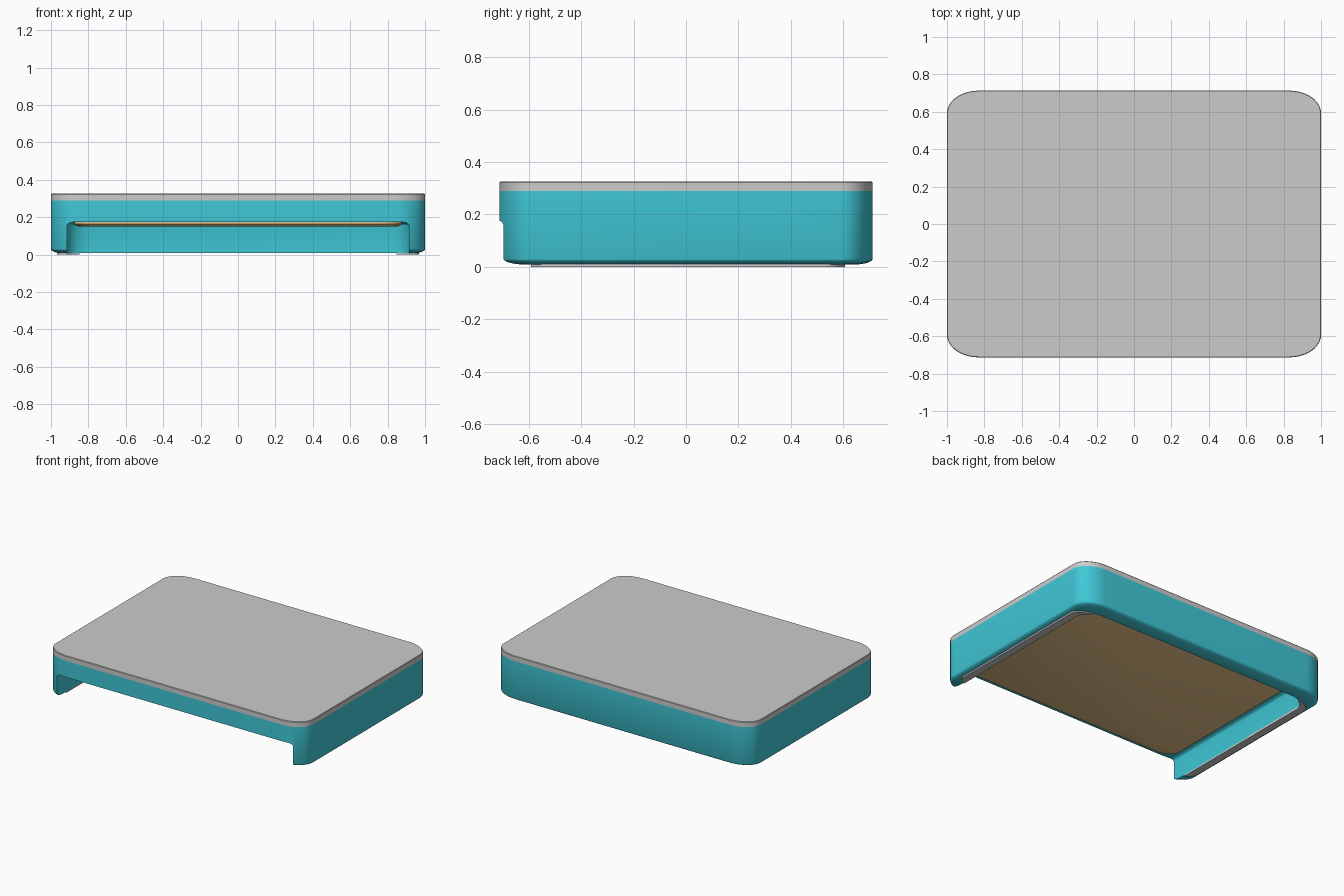
import bpy, bmesh
from math import cos, sin, pi

if "Cube" in bpy.data.objects:
    bpy.data.objects.remove(bpy.data.objects["Cube"])


def ring(hx, hy, rx, ry, cy=0.0, steps=12):
    """Rounded rectangle outline with elliptical corners."""
    pts = []
    for q, (sx, sy) in enumerate([(1, 1), (-1, 1), (-1, -1), (1, -1)]):
        for i in range(steps + 1):
            a = (q + i / steps) * pi / 2
            pts.append((sx * (hx - rx) + rx * cos(a),
                        cy + sy * (hy - ry) + ry * sin(a)))
    return pts


def stack(name, levels, color=None):
    """Loft a closed solid through (hx, hy, rx, ry, cy, z) outlines, bottom to top."""
    bm = bmesh.new()
    rows = [[bm.verts.new((x, y, l[5])) for x, y in ring(*l[:5])] for l in levels]
    n = len(rows[0])
    for a, b in zip(rows, rows[1:]):
        for i in range(n):
            j = (i + 1) % n
            bm.faces.new((a[i], a[j], b[j], b[i]))
    bm.faces.new(rows[0][::-1])
    bm.faces.new(rows[-1])
    bmesh.ops.recalc_face_normals(bm, faces=bm.faces)
    me = bpy.data.meshes.new(name)
    bm.to_mesh(me)
    bm.free()
    ob = bpy.data.objects.new(name, me)
    bpy.context.collection.objects.link(ob)
    if color:
        mat = bpy.data.materials.new(name + "_color")
        mat.diffuse_color = (*color, 1)
        mat.use_nodes = True
        mat.node_tree.nodes["Principled BSDF"].inputs["Base Color"].default_value = mat.diffuse_color
        me.materials.append(mat)
    return ob


def smooth(ob):
    bpy.ops.object.select_all(action='DESELECT')
    ob.select_set(True)
    bpy.context.view_layer.objects.active = ob
    bpy.ops.object.shade_smooth_by_angle(angle=0.6)


def carve(ob, cutter):
    mod = ob.modifiers.new("cavity", 'BOOLEAN')
    mod.operation = 'DIFFERENCE'
    mod.solver = 'EXACT'
    mod.object = cutter
    bpy.context.view_layer.objects.active = ob
    bpy.ops.object.modifier_apply(modifier=mod.name)


TEAL = (0.05, 0.58, 0.68)
ORANGE = (0.80, 0.55, 0.25)

# top slab
top = stack("top_plate", [(1.0, 0.713, 0.17, 0.12, 0, 0.29),
                          (1.0, 0.713, 0.17, 0.12, 0, 0.322),
                          (0.997, 0.71, 0.168, 0.118, 0, 0.326)])

# body with a wide, shallow rounded lower edge
levels = []
for i in range(7):
    a = i / 6 * pi / 2
    d = 1 - sin(a)
    levels.append((1 - 0.06 * d, 0.713 - 0.08 * d, 0.17 - 0.04 * d,
                   0.12 - 0.04 * d, 0, 0.008 + 0.022 * (1 - cos(a))))
levels.append((1.0, 0.713, 0.17, 0.12, 0, 0.29))
body = stack("body", levels, TEAL)

# thin pads under the side walls
feet = stack("foot_pads", [(0.968, 0.608, 0.13, 0.08, 0, 0.0),
                           (0.968, 0.608, 0.13, 0.08, 0, 0.014)])

# cavity: open underneath and through the front, rounded ceiling edge
levels = [(0.915, 0.86, 0.13, 0.10, -0.24, -0.1)]
for i in range(7):
    a = i / 6 * pi / 2
    d = 1 - cos(a)
    levels.append((0.915 - 0.05 * d, 0.86 - 0.05 * d, 0.13 - 0.05 * d,
                   0.10 - 0.05 * d, -0.24, 0.155 + 0.02 * sin(a)))
cavity = stack("cavity_cutter", levels)

for ob in (body, feet):
    carve(ob, cavity)
bpy.data.objects.remove(cavity)

# underside panel with softened lower edge
panel = stack("underside_panel", [(0.85, 0.61, 0.10, 0.08, -0.05, 0.15),
                                  (0.865, 0.62, 0.11, 0.09, -0.05, 0.154),
                                  (0.875, 0.63, 0.12, 0.10, -0.05, 0.163),
                                  (0.875, 0.63, 0.12, 0.10, -0.05, 0.18)], ORANGE)

for ob in (top, body, feet, panel):
    smooth(ob)
